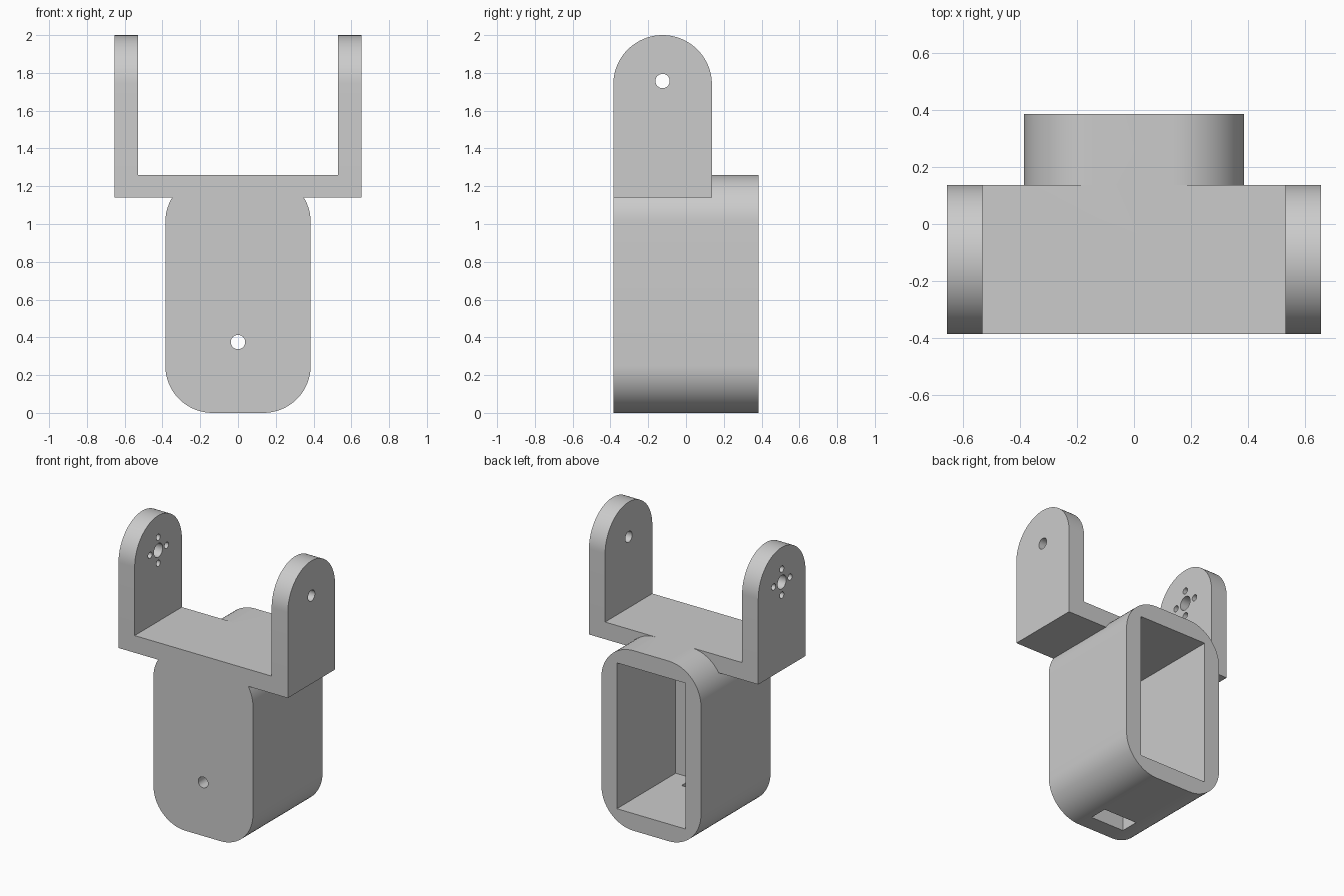
import bpy, bmesh
from math import sin, cos, pi
from mathutils import Vector

if "Cube" in bpy.data.objects:
    bpy.data.objects.remove(bpy.data.objects["Cube"])

grey = bpy.data.materials.new("plain grey")
grey.use_nodes = True
grey.diffuse_color = (0.6, 0.6, 0.6, 1)
grey.node_tree.nodes["Principled BSDF"].inputs["Base Color"].default_value = grey.diffuse_color

HALF = 0.385       # half width and half depth of the housing
WALL = 0.12
TOP = 1.26         # top of the housing and of the cross plate
REACH = 0.655      # outer face of the arms
BACK = 0.137       # rear edge of the bracket
PIVOT_Y, PIVOT_Z = (BACK - HALF) / 2, 1.757


def arc(u, v, r, start, end, steps):
    angles = [start + (end - start) * i / steps for i in range(steps + 1)]
    return [(u + r * cos(a), v + r * sin(a)) for a in angles]


def extrude(name, points, axis, low, high):
    """Prism along x or y; the profile is given as (other horizontal, z)."""
    bm = bmesh.new()
    place = (lambda u, v: (low, u, v)) if axis == "x" else (lambda u, v: (u, low, v))
    face = bm.faces.new([bm.verts.new(place(*p)) for p in points])
    moved = bmesh.ops.extrude_face_region(bm, geom=[face])["geom"]
    shift = Vector((high - low, 0, 0) if axis == "x" else (0, high - low, 0))
    bmesh.ops.translate(bm, vec=shift, verts=[g for g in moved if isinstance(g, bmesh.types.BMVert)])
    bmesh.ops.recalc_face_normals(bm, faces=bm.faces)
    mesh = bpy.data.meshes.new(name)
    bm.to_mesh(mesh)
    bm.free()
    obj = bpy.data.objects.new(name, mesh)
    bpy.context.collection.objects.link(obj)
    mesh.materials.append(grey)
    return obj


def box(name, x, y, z):
    return extrude(name, [(x[0], z[0]), (x[1], z[0]), (x[1], z[1]), (x[0], z[1])], "y", *y)


def hole(name, axis, u, v, r, low, high):
    return extrude(name, arc(u, v, r, 0, 2 * pi, 32)[:-1], axis, low, high)


def combine(target, other, operation):
    mod = target.modifiers.new(other.name, "BOOLEAN")
    mod.object, mod.operation, mod.solver = other, operation, "EXACT"
    bpy.context.view_layer.objects.active = target
    bpy.ops.object.modifier_apply(modifier=mod.name)
    bpy.data.objects.remove(other)


# Housing with rounded corners
R = 0.25
corners = [(1, 1, 0), (-1, 1, 1), (-1, -1, 2), (1, -1, 3)]
outline = []
for sx, sz, quarter in corners:
    outline += arc(sx * (HALF - R), TOP / 2 + sz * (TOP / 2 - R), R,
                   quarter * pi / 2, (quarter + 1) * pi / 2, 16)
bracket = extrude("servo_bracket", outline, "y", -HALF, HALF)

# Cross plate and the two round-topped arms
bottom = TOP - WALL
combine(bracket, box("cross_plate", (-REACH, REACH), (-HALF, BACK), (bottom, TOP)), "UNION")
radius = (BACK + HALF) / 2
side = [(-HALF, bottom), (BACK, bottom)] + arc(PIVOT_Y, 2 - radius, radius, 0, pi, 40)
for sign, name in ((1, "left_arm"), (-1, "right_arm")):
    low, high = sorted((sign * REACH, sign * (REACH - 0.125)))
    combine(bracket, extrude(name, side, "x", low, high), "UNION")

# Cavity open at the back, and the cable slot in its floor
inner = HALF - WALL
cutters = [
    box("cavity", (-inner, inner), (-inner, 0.5), (WALL, bottom)),
    box("cable_slot", (-0.13, 0.13), (-inner, -0.135), (-0.1, 0.2)),
    hole("front_hole", "y", 0, 0.375, 0.038, -0.5, 0),
    hole("left_pivot_hole", "x", PIVOT_Y, PIVOT_Z, 0.038, 0.4, 0.8),
    hole("right_pivot_hole", "x", PIVOT_Y, PIVOT_Z, 0.048, -0.8, -0.4),
]
# Ring of four screw holes in the right arm
for i in range(4):
    a = i * pi / 2
    cutters.append(hole("screw_hole", "x", PIVOT_Y + 0.091 * cos(a),
                        PIVOT_Z + 0.091 * sin(a), 0.022, -0.8, -0.4))
for cutter in cutters:
    combine(bracket, cutter, "DIFFERENCE")

bpy.ops.object.select_all(action="DESELECT")
bracket.select_set(True)
bpy.context.view_layer.objects.active = bracket
bpy.ops.object.shade_smooth_by_angle(angle=pi / 6)
